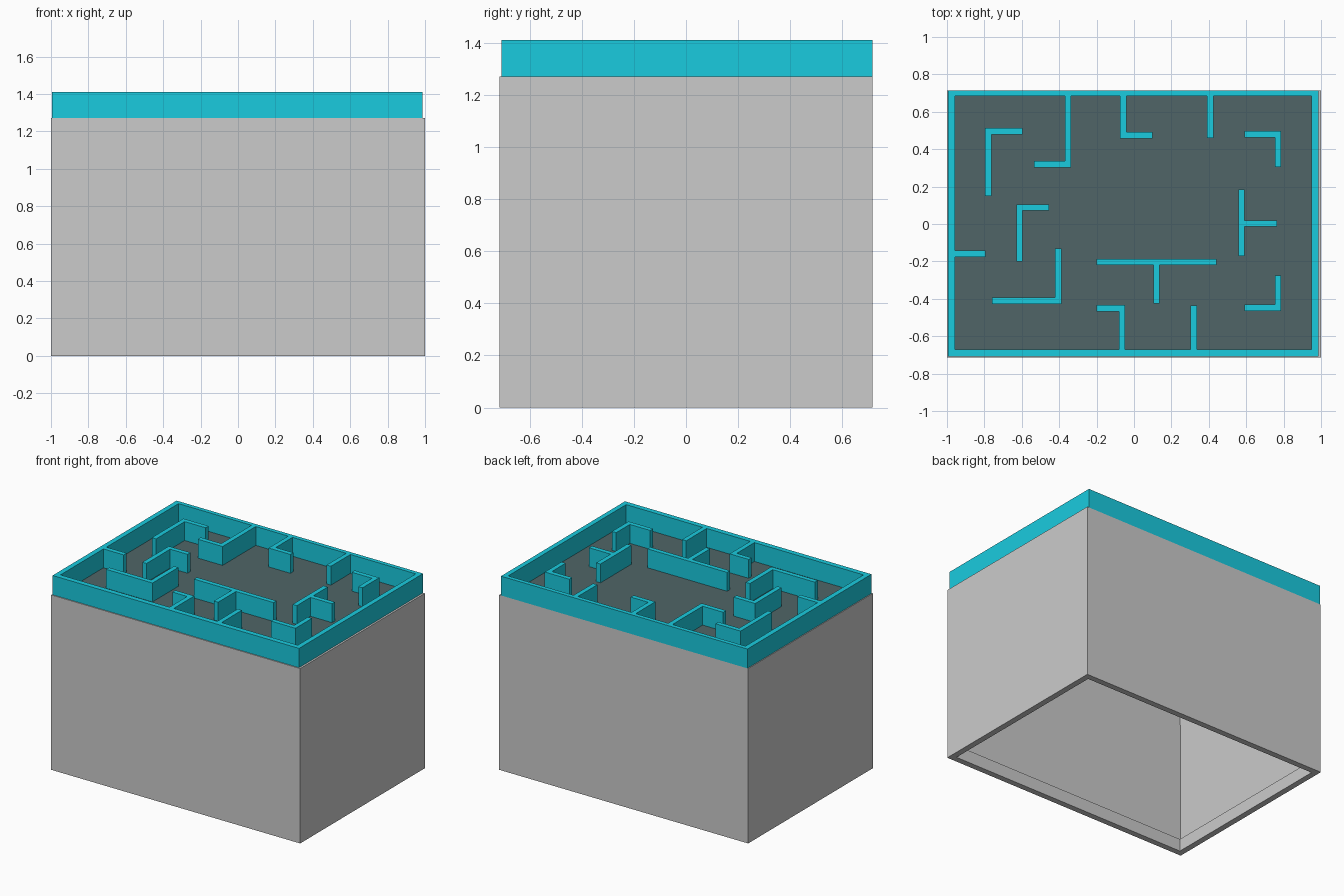
import bpy
import bmesh
from mathutils import Vector

if "Cube" in bpy.data.objects:
    bpy.data.objects.remove(bpy.data.objects["Cube"])

HALF_X, HALF_Y = 1.0, 0.715
BASE_TOP, BOX_TOP, WALL_TOP = 0.09, 1.27, 1.41
RIM = 0.043          # thickness of the box sides
WALL = 0.034         # thickness of the maze walls


def material(name, color):
    mat = bpy.data.materials.new(name)
    mat.diffuse_color = color
    mat.use_nodes = True
    mat.node_tree.nodes["Principled BSDF"].inputs["Base Color"].default_value = mat.diffuse_color
    return mat


def finish(name, bm, mat=None):
    bmesh.ops.recalc_face_normals(bm, faces=bm.faces)
    mesh = bpy.data.meshes.new(name)
    bm.to_mesh(mesh)
    bm.free()
    obj = bpy.data.objects.new(name, mesh)
    bpy.context.collection.objects.link(obj)
    if mat:
        mesh.materials.append(mat)
    return obj


def block(bm, x0, x1, y0, y1, z0, z1):
    verts = bmesh.ops.create_cube(bm, size=1)["verts"]
    for v in verts:
        v.co = ((x0 + x1) / 2 + v.co.x * (x1 - x0),
                (y0 + y1) / 2 + v.co.y * (y1 - y0),
                (z0 + z1) / 2 + v.co.z * (z1 - z0))


def frame(name, outer, inner, z0, z1, mat=None):
    """Rectangular ring; rectangles are (x0, x1, y0, y1)."""
    bm = bmesh.new()

    def loop(r, z):
        return [bm.verts.new((r[i], r[j], z)) for i, j in ((0, 2), (1, 2), (1, 3), (0, 3))]

    loops = [loop(outer, z0), loop(outer, z1), loop(inner, z1), loop(inner, z0)]
    for a, b in zip(loops, loops[1:] + loops[:1]):
        for i in range(4):
            j = (i + 1) % 4
            bm.faces.new((a[i], a[j], b[j], b[i]))
    return finish(name, bm, mat)


def wall(bm, path):
    """Extrude a straight or right-angled centreline into a mitred wall."""
    pts = [Vector(p) for p in path]
    normals = []
    for a, b in zip(pts, pts[1:]):
        d = (b - a).normalized()
        normals.append(Vector((-d.y, d.x)))
    offsets = [normals[0]] + [a + b for a, b in zip(normals, normals[1:])] + [normals[-1]]
    h = WALL / 2
    sides = [[p + o * s for p, o in zip(pts, offsets)] for s in (h, -h)]
    rows = [[bm.verts.new((p.x, p.y, z)) for p in side]
            for side, z in ((sides[0], BOX_TOP), (sides[0], WALL_TOP),
                            (sides[1], WALL_TOP), (sides[1], BOX_TOP))]
    for a, b in zip(rows, rows[1:] + rows[:1]):
        for i in range(len(pts) - 1):
            bm.faces.new((a[i], a[i + 1], b[i + 1], b[i]))
    for end in (0, -1):
        bm.faces.new([r[end] for r in rows])


cyan = material("cyan", (0.01, 0.6, 0.74, 1))
slate = material("slate", (0.08, 0.13, 0.135, 1))

# Open base ring under the box
box_outer = (-HALF_X, HALF_X, -HALF_Y, HALF_Y)
box_inner = (-HALF_X + RIM, HALF_X - RIM, -HALF_Y + RIM, HALF_Y - RIM)
frame("base_ring", box_outer, box_inner, 0, BASE_TOP)

# Hollow box, open at the bottom
bm = bmesh.new()
block(bm, *box_outer, BASE_TOP, BOX_TOP)
bottom = min(bm.faces, key=lambda f: f.calc_center_median().z)
bmesh.ops.inset_region(bm, faces=[bottom], thickness=RIM)
for v in bottom.verts:
    v.co.z = BOX_TOP - RIM
finish("box_shell", bm)

# Dark floor of the maze
inside = (-0.957, 0.95, -0.67, 0.684)
bm = bmesh.new()
block(bm, *inside, BOX_TOP - 0.01, BOX_TOP + 0.003)
finish("maze_floor", bm, slate)

# Outer maze wall, slightly off centre on the box
frame("perimeter_wall", (-0.994, 0.986, -0.708, 0.715), inside, BOX_TOP, WALL_TOP, cyan)

# Inner maze walls
paths = [
    [(-0.78, 0.15), (-0.78, 0.495), (-0.595, 0.495)],
    [(-0.353, 0.684), (-0.353, 0.32), (-0.535, 0.32)],
    [(-0.058, 0.684), (-0.058, 0.475), (0.10, 0.475)],
    [(0.407, 0.684), (0.407, 0.46)],
    [(0.59, 0.48), (0.77, 0.48), (0.77, 0.305)],
    [(0.575, -0.17), (0.575, 0.185)],
    [(0.592, 0.003), (0.765, 0.003)],
    [(-0.20, -0.203), (0.44, -0.203)],
    [(0.12, -0.22), (0.12, -0.425)],
    [(0.59, -0.448), (0.77, -0.448), (0.77, -0.275)],
    [(-0.20, -0.45), (-0.064, -0.45), (-0.064, -0.67)],
    [(0.32, -0.67), (0.32, -0.435)],
    [(-0.957, -0.16), (-0.795, -0.16)],
    [(-0.612, -0.20), (-0.612, 0.088), (-0.455, 0.088)],
    [(-0.76, -0.41), (-0.405, -0.41), (-0.405, -0.13)],
]
bm = bmesh.new()
for path in paths:
    wall(bm, path)
finish("maze_walls", bm, cyan)
